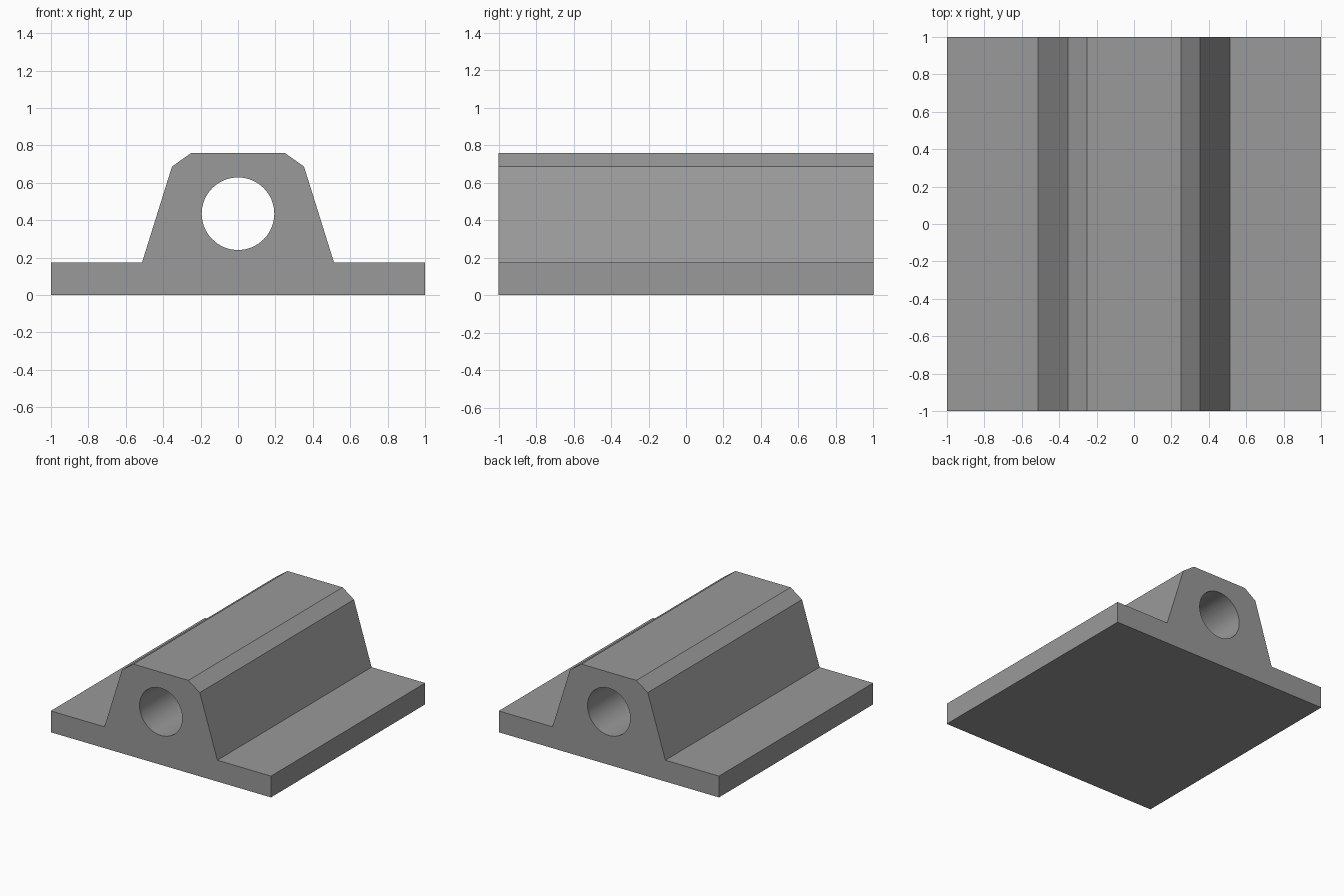
import bpy
import bmesh
from math import pi
from mathutils import Matrix

if "Cube" in bpy.data.objects:
    bpy.data.objects.remove(bpy.data.objects["Cube"])

# Bearing block: mirrored half profile in x-z, extruded along y
half = [(1, 0), (1, 0.175), (0.513, 0.175), (0.353, 0.687), (0.25, 0.76)]
profile = half + [(-x, z) for x, z in reversed(half)]

bm = bmesh.new()
face = bm.faces.new([bm.verts.new((x, -1, z)) for x, z in profile])
ext = bmesh.ops.extrude_face_region(bm, geom=[face], use_keep_orig=True)
verts = [g for g in ext["geom"] if isinstance(g, bmesh.types.BMVert)]
bmesh.ops.translate(bm, verts=verts, vec=(0, 2, 0))
bmesh.ops.recalc_face_normals(bm, faces=bm.faces)
mesh = bpy.data.meshes.new("bearing_block")
bm.to_mesh(mesh)
bm.free()
block = bpy.data.objects.new("bearing_block", mesh)
bpy.context.collection.objects.link(block)

# Dark grey finish
grey = bpy.data.materials.new("dark_grey")
grey.diffuse_color = (0.32, 0.32, 0.32, 1)
grey.use_nodes = True
grey.node_tree.nodes["Principled BSDF"].inputs["Base Color"].default_value = grey.diffuse_color
mesh.materials.append(grey)

# Shaft bore cutter: smooth-walled cylinder along y
bm = bmesh.new()
bmesh.ops.create_cone(bm, cap_ends=True, segments=64, radius1=0.194,
                      radius2=0.194, depth=2.4,
                      matrix=Matrix.Translation((0, 0, 0.435)) @ Matrix.Rotation(pi / 2, 4, "X"))
for f in bm.faces:
    f.smooth = len(f.verts) == 4
mesh = bpy.data.meshes.new("bore_cutter")
bm.to_mesh(mesh)
bm.free()
mesh.materials.append(grey)
cutter = bpy.data.objects.new("bore_cutter", mesh)
bpy.context.collection.objects.link(cutter)
cutter.hide_render = True
cutter.display_type = "WIRE"

# Cut the through bore
bore = block.modifiers.new("shaft_bore", "BOOLEAN")
bore.operation = "DIFFERENCE"
bore.solver = "EXACT"
bore.object = cutter
